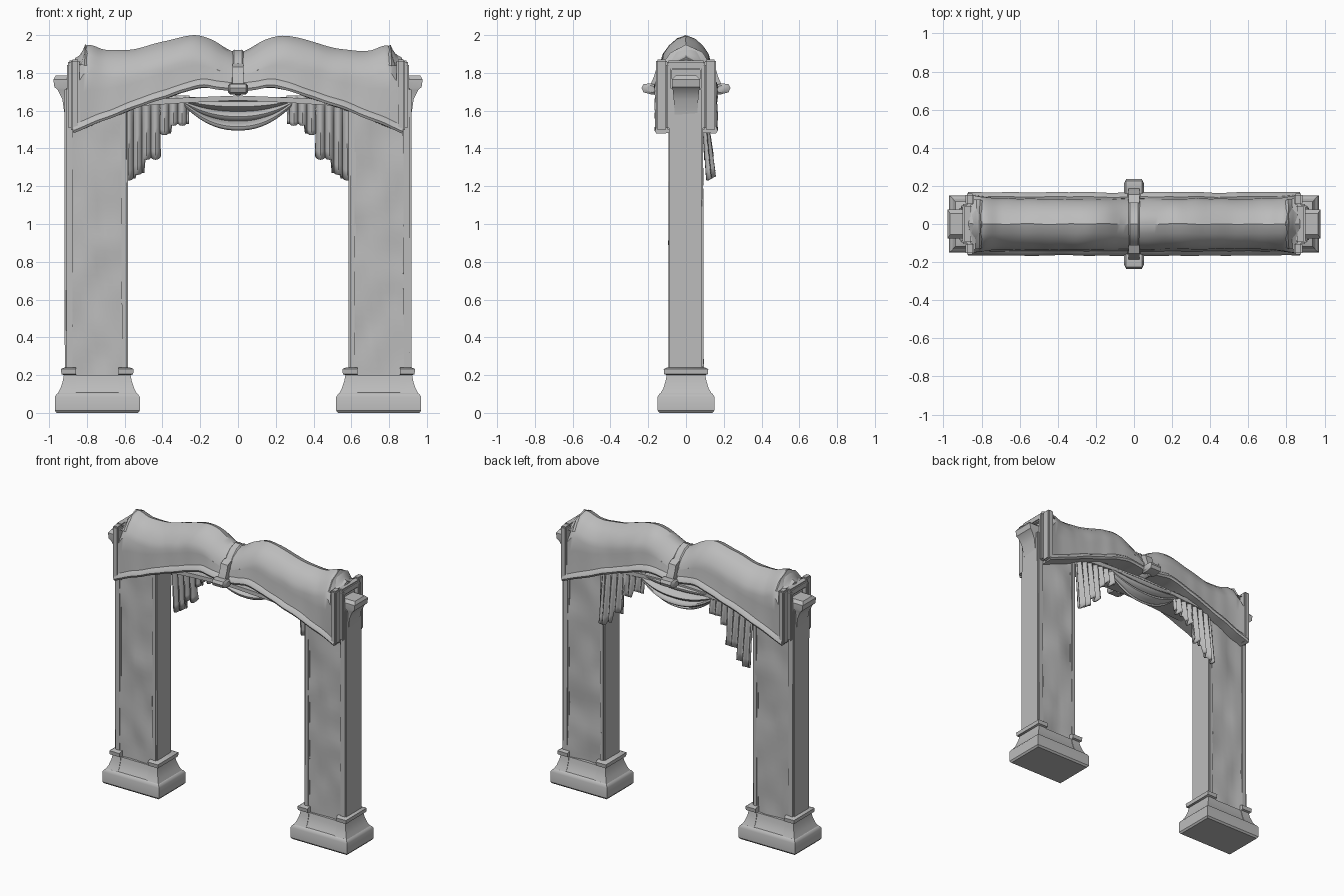
import bpy, bmesh, math
from mathutils import Vector, noise

cube = bpy.data.objects.get("Cube")
if cube:
    bpy.data.objects.remove(cube, do_unlink=True)

stone = bpy.data.materials.new("grey stone")
stone.use_nodes = True
GREY = (0.5, 0.5, 0.5, 1)
stone.diffuse_color = GREY
stone.node_tree.nodes["Principled BSDF"].inputs["Base Color"].default_value = GREY


def finish(bm, name, rough=0.0, angle=35):
    """Weather the surface a little and make the object."""
    for v in bm.verts:
        if rough:
            v.co += noise.noise_vector(v.co * Vector((9, 9, 5))) * rough
    bmesh.ops.recalc_face_normals(bm, faces=bm.faces)
    mesh = bpy.data.meshes.new(name)
    bm.to_mesh(mesh)
    bm.free()
    mesh.materials.append(stone)
    ob = bpy.data.objects.new(name, mesh)
    bpy.context.collection.objects.link(ob)
    bpy.ops.object.select_all(action='DESELECT')
    ob.select_set(True)
    bpy.context.view_layer.objects.active = ob
    bpy.ops.object.shade_smooth_by_angle(angle=math.radians(angle))
    return ob


def loft(name, rings, rough=0.0, angle=35):
    """Closed skin through rings of points, capped at both ends."""
    bm = bmesh.new()
    loops = [[bm.verts.new(p) for p in r] for r in rings]
    n = len(loops[0])
    for a, b in zip(loops, loops[1:]):
        for i in range(n):
            j = (i + 1) % n
            bm.faces.new((a[i], a[j], b[j], b[i]))
    bm.faces.new(loops[0])
    bm.faces.new(loops[-1])
    return finish(bm, name, rough, angle)


def box(name, x0, x1, y0, y1, z0, z1, bevel=0.008, rough=0.0, cuts=0):
    bm = bmesh.new()
    bmesh.ops.create_cube(bm, size=1)
    for v in bm.verts:
        v.co = Vector((x1 if v.co.x > 0 else x0, y1 if v.co.y > 0 else y0,
                       z1 if v.co.z > 0 else z0))
    if cuts:
        tall = [e for e in bm.edges if abs(e.verts[0].co.z - e.verts[1].co.z) > 0.1]
        bmesh.ops.subdivide_edges(bm, edges=tall, cuts=cuts, use_grid_fill=True)
        wide = [e for e in bm.edges if abs(e.verts[0].co.z - e.verts[1].co.z) < 1e-4]
        bmesh.ops.subdivide_edges(bm, edges=wide, cuts=5, use_grid_fill=True)
    elif bevel:
        bmesh.ops.bevel(bm, geom=bm.edges[:], offset=bevel, segments=2, affect='EDGES')
    return finish(bm, name, rough)


def sheet(name, nu, nv, func, thick):
    """Cloth grid shaped by func(u, v), given thickness."""
    bm = bmesh.new()
    g = [[bm.verts.new(func(i / nu, j / nv)) for j in range(nv + 1)] for i in range(nu + 1)]
    for i in range(nu):
        for j in range(nv):
            bm.faces.new((g[i][j], g[i + 1][j], g[i + 1][j + 1], g[i][j + 1]))
    ob = finish(bm, name, 0, 50)
    mod = ob.modifiers.new("thickness", 'SOLIDIFY')
    mod.thickness = thick
    mod.offset = 0
    return ob


def curve(points, x):
    """Smoothly interpolated height along a list of (x, z)."""
    x = min(max(x, points[0][0]), points[-1][0])
    for k in range(len(points) - 1):
        (xa, za), (xb, zb) = points[k], points[k + 1]
        if x <= xb:
            before, after = points[max(k - 1, 0)], points[min(k + 2, len(points) - 1)]
            t, w = (x - xa) / (xb - xa), xb - xa
            ma = (zb - before[1]) / (xb - before[0]) * w
            mb = (after[1] - za) / (after[0] - xa) * w
            return ((2*t**3 - 3*t*t + 1) * za + (t**3 - 2*t*t + t) * ma
                    + (3*t*t - 2*t**3) * zb + (t**3 - t*t) * mb)


# Double-humped beam with rolled lower lip
TOP = [(0, 1.9), (.05, 1.925), (.15, 1.98), (.25, 2.0), (.4, 1.965), (.55, 1.925),
       (.7, 1.92), (.8, 1.945), (.84, 1.895), (.87, 1.87)]
LOW = [(0, 1.695), (.08, 1.71), (.2, 1.72), (.4, 1.66), (.6, 1.59), (.87, 1.48)]


def section(x, grow=0.0):
    a = abs(x)
    t, b = curve(TOP, a) + grow, curve(LOW, a) - grow
    flare = grow + 0.02 * max(0, (a - .6) / .27) ** 2
    half = [(.05, t - .018), (.09, t - .055), (.12, t - .1), (.132 + flare, t - .14),
            (.133 + flare, (t + b) / 2 - .02), (.142 + flare / 2, b + .045), (.16, b + .03),
            (.166, b + .014), (.158, b), (.1, b)]
    ring = [(0, t)] + half + [(-y, z) for y, z in reversed(half)]
    return [(x, y, z) for y, z in ring]


loft("arched_beam", [section(-.87 + 1.74 * i / 96) for i in range(97)], 0.006)
loft("centre_band", [section(x, g) for x, g in
                     ((-.035, -.01), (-.022, .012), (0, .02), (.022, .012), (.035, -.01))])

# Board closing the arch above the cloth
loft("valance_board", [[(x, -.11, z), (x, .11, z), (x, .11, 1.64 + .04 * (1 - abs(x))),
                        (x, -.11, 1.64 + .04 * (1 - abs(x)))]
                       for x, z in ((-.6, 1.62), (-.3, 1.64), (0, 1.655), (.3, 1.64), (.6, 1.62))])

# Scroll brackets at the middle, front and back
for side, word in ((-1, "front"), (1, "back")):
    prof = [(.11, 1.85), (.155, 1.83), (.17, 1.78), (.185, 1.745), (.19, 1.7), (.11, 1.7)]
    loft(word + "_bracket_stem", [[(x, side * y, z) for y, z in prof]
                                  for x in (-.028, .028)])
    tip = [(.14, 1.73), (.19, 1.745), (.225, 1.74), (.235, 1.72), (.225, 1.697),
           (.18, 1.685), (.14, 1.69)]
    loft(word + "_bracket_tip", [[(x, side * (.18 + (y - .18) * s), 1.715 + (z - 1.715) * s)
                                  for y, z in tip]
                                 for x, s in ((-.052, .6), (-.042, 1), (.042, 1), (.052, .6))])

for s, word in ((-1, "right_"), (1, "left_")):
    def pair(name, xa, xb, *rest, **kw):
        return box(word + name, min(s * xa, s * xb), max(s * xa, s * xb), *rest, **kw)

    # Pillar with rough panel between edge posts
    pair("pillar_panel", .615, .88, -.083, .083, .1, 1.75, rough=0.016, cuts=36)
    for tag, xa, xb, top in (("inner_post", .585, .625, 1.66), ("outer_post", .868, .918, 1.72)):
        pair(tag, xa, xb, -.09, .09, .22, top, rough=0.005)

    # Plinth and moulded feet at either side of the panel
    loft(word + "plinth", [[(s * (.745 + i * h), j * d, z) for i, j in
                            ((-1, -1), (1, -1), (1, 1), (-1, 1))]
                           for z, h, d in ((0, .215, .14), (.012, .225, .15), (.085, .225, .15),
                                           (.1, .215, .142), (.108, .2, .13))])
    FOOT = [(.1, .21, .137), (.13, .195, .12), (.17, .182, .108), (.2, .177, .102),
            (.205, .19, .115), (.232, .192, .118), (.24, .175, .1)]
    for tag, d in (("inner_foot", -1), ("outer_foot", 1)):
        loft(word + tag, [[(s * (.745 + d * h), -y, z), (s * (.745 + d * h), y, z),
                           (s * (.745 + d * .112), y, z), (s * (.745 + d * .112), -y, z)]
                          for z, h, y in FOOT])
    loft(word + "foot_cove", [[(s * (.745 + i * .125), j * y, z) for i, j in
                               ((-1, -1), (1, -1), (1, 1), (-1, 1))]
                              for z, y in ((.1, .135), (.13, .117), (.17, .104), (.2, .098))])

    # Flared capital on the outer face
    CAP = [(1.58, .918, .06), (1.66, .93, .065), (1.71, .955, .07), (1.725, .972, .075),
           (1.765, .978, .075), (1.785, .965, .055)]
    loft(word + "capital", [[(s * .85, -y, z), (s * x, -y, z), (s * x, y, z), (s * .85, y, z)]
                            for z, x, y in CAP])

    # End frame of the beam
    for tag, y in (("front_cheek", -.13), ("back_cheek", .13)):
        pair("end_" + tag, .84, .885, y - .03, y + .03, 1.49, 1.87)
    for tag, y in (("front_stile", -.09), ("back_stile", .09)):
        pair("end_" + tag, .86, .905, y - .015, y + .015, 1.5, 1.85)
    pair("end_top_rail", .85, .9, -.1, .1, 1.815, 1.865)

    # Torn crest above the beam end
    loft(word + "crest", [[(s * x, -w, 1.84), (s * x, w, 1.84), (s * x, w * .65, z - .04),
                           (s * x, 0, z), (s * x, -w * .65, z - .04)]
                          for x, w, z in ((.77, .11, 1.92), (.81, .13, 1.95), (.83, .13, 1.9),
                                          (.865, .14, 1.88))], 0.006)

    # Stepped, pleated side cloth
    STEPS = [(.35, 1.53), (.41, 1.48), (.49, 1.35), (.54, 1.27), (1, 1.24)]

    def pleats(u, v):
        x = .26 + .33 * u
        low = next(z for lim, z in STEPS if x < lim)
        wave = math.sin(u * 44)
        flare = v * (1.68 - low) / .44
        return (s * (x + .006 * math.cos(u * 44) * v),
                .088 + .045 * flare + .014 * wave * (.4 + v), 1.68 + (low - 1.68) * v + .01 * wave * v)
    sheet(word + "pleated_cloth", 56, 8, pleats, .012)


# Swag hanging under the middle of the arch
def swag(u, v):
    a = 2 * u - 1
    sag = 1 - abs(a) ** 2.2
    fold = math.sin(v * 19) * .012 * (.4 + sag)
    return (a * (.31 - .02 * v), .09 + .035 * math.sin(math.pi * v) * sag + fold,
            1.665 - .025 * v - .14 * v * sag)


sheet("centre_swag", 40, 24, swag, .014)
